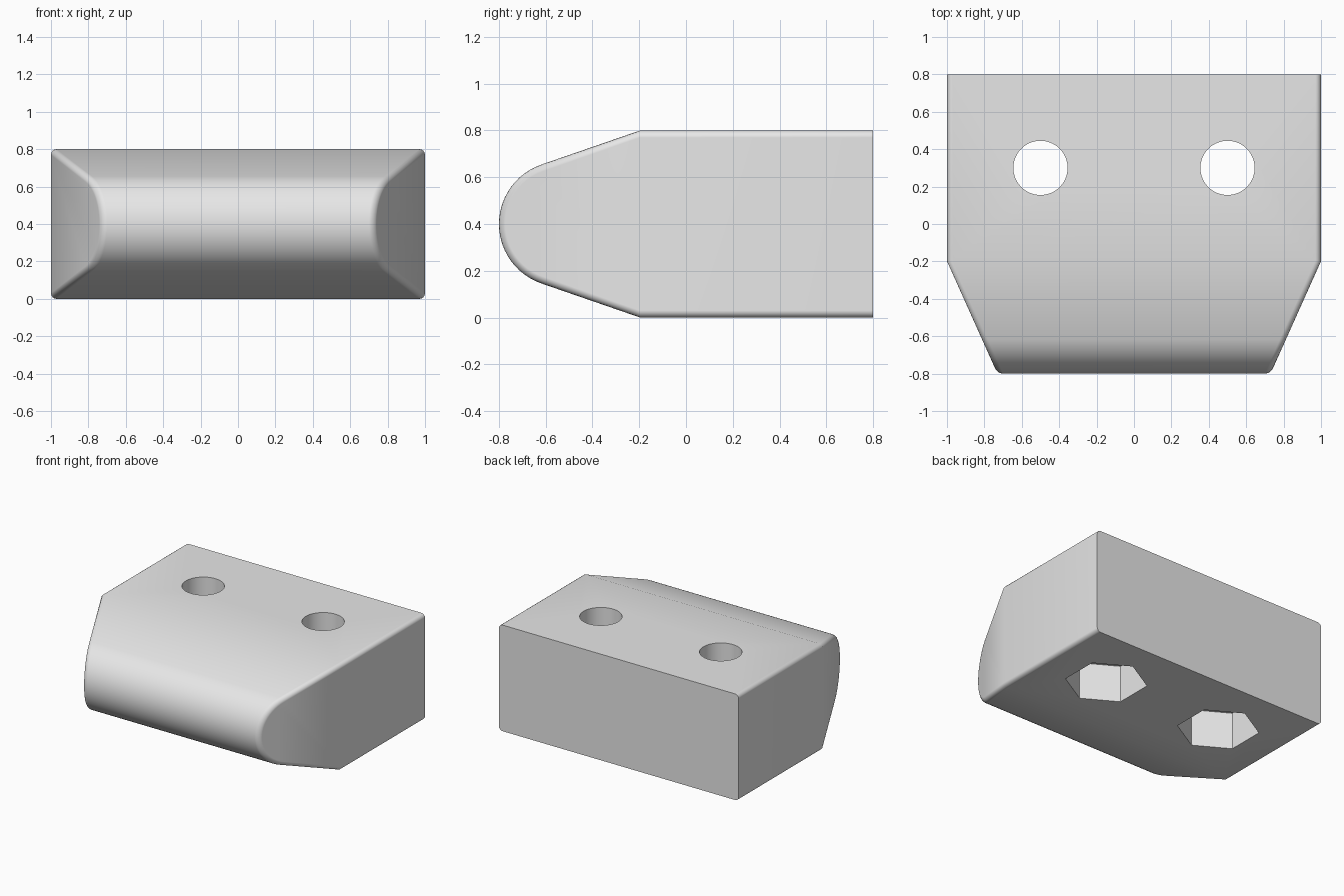
import bpy, bmesh, math
from mathutils import Matrix

cube = bpy.data.objects.get("Cube")
if cube:
    bpy.data.objects.remove(cube, do_unlink=True)

HEIGHT, BACK, CREASE, NOSE = 0.8, 0.8, -0.2, -0.8
MID = HEIGHT / 2
NOSE_HALF_WIDTH = 0.73
ROUND = 0.03

grey = bpy.data.materials.new("light grey")
grey.use_nodes = True
grey.diffuse_color = (0.8, 0.8, 0.8, 1)
grey.node_tree.nodes["Principled BSDF"].inputs["Base Color"].default_value = (0.8, 0.8, 0.8, 1)


def make_object(name, bm):
    bmesh.ops.recalc_face_normals(bm, faces=bm.faces[:])
    mesh = bpy.data.meshes.new(name)
    bm.to_mesh(mesh)
    bm.free()
    mesh.materials.append(grey)
    obj = bpy.data.objects.new(name, mesh)
    bpy.context.collection.objects.link(obj)
    return obj


def prism(name, sides, radius, x, y, bottom, top, turn=0):
    bm = bmesh.new()
    place = Matrix.Translation((x, y, (bottom + top) / 2)) @ Matrix.Rotation(turn, 4, "Z")
    bmesh.ops.create_cone(bm, cap_ends=True, segments=sides, radius1=radius,
                          radius2=radius, depth=top - bottom, matrix=place)
    return make_object(name, bm)


def half_width(y):
    t = max(0, (CREASE - y) / (CREASE - NOSE))
    return 1 + (NOSE_HALF_WIDTH - 1) * t


# Side profile: square back, sloped front, round nose tangent to the slopes
slope = math.radians(19.2)
s, c = math.sin(slope), math.cos(slope)
radius = (c * MID - s * (CREASE - NOSE)) / (1 - s)
steps = 24
profile = [(BACK, 0), (BACK, HEIGHT), (CREASE, HEIGHT)]
for i in range(steps + 1):
    a = math.pi / 2 + slope + (math.pi - 2 * slope) * i / steps
    profile.append((NOSE + radius + radius * math.cos(a), MID + radius * math.sin(a)))
profile.append((CREASE, 0))

# Body with flanks that taper towards the nose
bm = bmesh.new()
rings = [[bm.verts.new((side * half_width(y), y, z)) for y, z in profile] for side in (-1, 1)]
count = len(profile)
for i in range(count):
    j = (i + 1) % count
    bm.faces.new((rings[0][i], rings[0][j], rings[1][j], rings[1][i]))
for ring in rings:
    bm.faces.new((ring[0], ring[1], ring[2], ring[-1]))
    bm.faces.new(ring[2:])
bmesh.ops.recalc_face_normals(bm, faces=bm.faces[:])

# Round the flank edges, leaving the back and the creases crisp
rim = [bm.edges.get((ring[i], ring[(i + 1) % count])) for ring in rings for i in range(1, count)]
bmesh.ops.bevel(bm, geom=rim, offset=ROUND, offset_type="OFFSET", segments=4,
                profile=0.5, affect="EDGES", clamp_overlap=True)
body = make_object("block_body", bm)

# Through holes with hexagonal nut pockets underneath
cutters = []
for x in (-0.5, 0.5):
    cutters.append(prism("bolt_hole_cutter", 64, 0.145, x, 0.3, -0.2, 1))
    cutters.append(prism("nut_pocket_cutter", 6, 0.283, x, 0.3, -0.2, 0.28, math.pi / 6))
    # Turn the pocket so that two corners point front and back
    pocket = cutters[-1].data
    if max(v.co.y for v in pocket.vertices) - 0.3 < 0.26:
        spin = Matrix.Translation((x, 0.3, 0)) @ Matrix.Rotation(math.pi / 6, 4, "Z")
        pocket.transform(spin @ Matrix.Translation((-x, -0.3, 0)))

bpy.context.view_layer.objects.active = body
body.select_set(True)
for cutter in cutters:
    cutter.hide_render = True
    mod = body.modifiers.new("cut", "BOOLEAN")
    mod.operation, mod.solver, mod.object = "DIFFERENCE", "EXACT", cutter
    bpy.ops.object.modifier_apply(modifier=mod.name)
    bpy.data.objects.remove(cutter, do_unlink=True)

# Smooth rounded areas, crisp creases across the top and bottom
bpy.ops.object.shade_smooth_by_angle(angle=math.radians(30))
bm = bmesh.new()
bm.from_mesh(body.data)
for edge in bm.edges:
    a, b = (v.co for v in edge.verts)
    if abs(a.y - CREASE) < 0.01 and abs(b.y - CREASE) < 0.01 and abs(a.x - b.x) > 1:
        edge.smooth = False
bm.to_mesh(body.data)
bm.free()
weighted = body.modifiers.new("weighted_normals", "WEIGHTED_NORMAL")
weighted.keep_sharp = True
